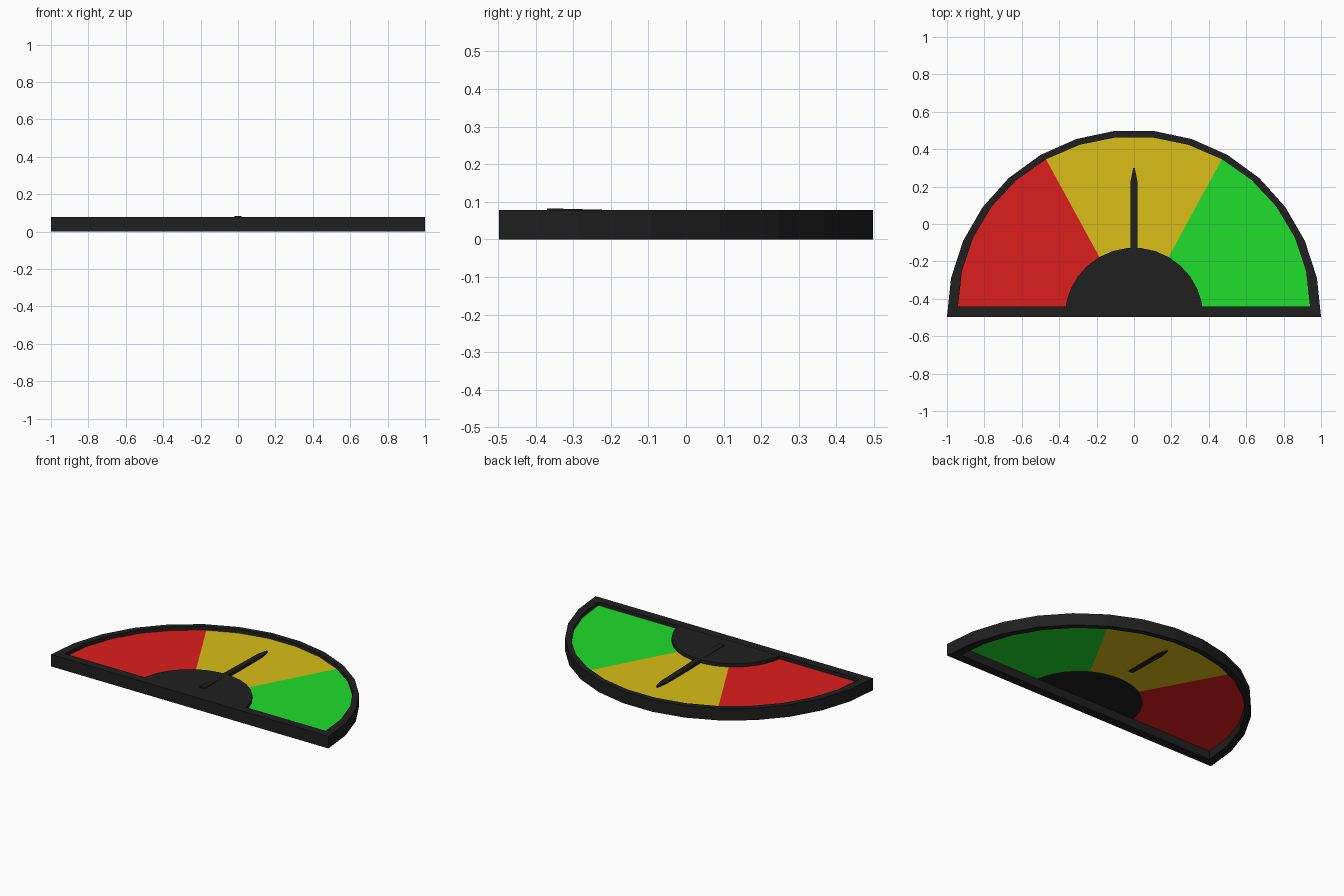
import bpy, bmesh, math

if "Cube" in bpy.data.objects:
    bpy.data.objects.remove(bpy.data.objects["Cube"])

SEG = 15                      # facets along the half circle
BASE, INNER = -0.497, -0.441  # y of outer and inner straight edges
TOP, PANEL = 0.078, 0.055     # rim height, recessed dial height


def material(name, rgb):
    m = bpy.data.materials.new(name)
    m.diffuse_color = (*rgb, 1)
    m.use_nodes = True
    m.node_tree.nodes["Principled BSDF"].inputs["Base Color"].default_value = m.diffuse_color
    return m


BLACK = material("black", (0.014, 0.014, 0.014))
RED = material("red", (0.73, 0.013, 0.013))
YELLOW = material("yellow", (0.70, 0.51, 0.009))
GREEN = material("green", (0.014, 0.73, 0.026))


def arc(cy, rx, ry, first=0, last=SEG):
    step = math.pi / SEG
    return [(rx * math.cos(i * step), cy + ry * math.sin(i * step))
            for i in range(first, last + 1)]


def hub_arc(first=0, last=SEG):
    # hub circle, trimmed where it meets the straight rim
    pts = arc(BASE, 0.37, 0.37, first, last)
    return [(x, y) if y > INNER else (math.copysign(0.364, x), INNER) for x, y in pts]


def finish(name, bm, mat):
    bmesh.ops.recalc_face_normals(bm, faces=bm.faces)
    me = bpy.data.meshes.new(name)
    bm.to_mesh(me)
    bm.free()
    me.materials.append(mat)
    ob = bpy.data.objects.new(name, me)
    bpy.context.collection.objects.link(ob)
    return ob


def prism(name, pts, z0, z1, mat):
    # z0 and z1 are functions of y, so a prism may be tilted
    bm = bmesh.new()
    lo = [bm.verts.new((x, y, z0(y))) for x, y in pts]
    hi = [bm.verts.new((x, y, z1(y))) for x, y in pts]
    bm.faces.new(lo[::-1])
    bm.faces.new(hi)
    n = len(pts)
    for i in range(n):
        j = (i + 1) % n
        bm.faces.new((lo[i], lo[j], hi[j], hi[i]))
    return finish(name, bm, mat)


# Rim: closed frame between outer and inner half-round outlines
bm = bmesh.new()
outer, inner = arc(BASE, 1, 1), arc(INNER, 0.941, 0.909)
loops = [[bm.verts.new((x, y, z)) for x, y in pts]
         for pts, z in ((outer, 0), (outer, TOP), (inner, TOP), (inner, 0))]
for k in range(4):
    a, b = loops[k], loops[(k + 1) % 4]
    for i in range(SEG + 1):
        j = (i + 1) % (SEG + 1)
        bm.faces.new((a[i], a[j], b[j], b[i]))
finish("rim", bm, BLACK)

# Coloured dial sectors, recessed sheets
for k, (name, mat) in enumerate((("green_sector", GREEN), ("yellow_sector", YELLOW),
                                 ("red_sector", RED))):
    bm = bmesh.new()
    f, l = k * 5, k * 5 + 5
    near = [bm.verts.new((x, y, PANEL)) for x, y in hub_arc(f, l)]
    far = [bm.verts.new((x, y, PANEL)) for x, y in arc(INNER, 0.941, 0.909, f, l)]
    for i in range(5):
        face = bm.faces.new((near[i], far[i], far[i + 1], near[i + 1]))
        face.normal_update()
        if face.normal.z < 0:
            face.normal_flip()
    me = bpy.data.meshes.new(name)
    bm.to_mesh(me)
    bm.free()
    me.materials.append(mat)
    bpy.context.collection.objects.link(bpy.data.objects.new(name, me))

# Hub: raised half disc
prism("hub", hub_arc(), lambda y: PANEL, lambda y: TOP - 0.001, BLACK)

# Needle: pointed bar, tilted slightly down towards the tip
needle = [(-0.018, -0.37), (0.018, -0.37), (0.018, 0.23), (0.004, 0.30),
          (-0.004, 0.30), (-0.018, 0.23)]
slope = lambda y: 0.0827 - 0.026 * (y + 0.37)
prism("needle", needle, lambda y: slope(y) - 0.019, slope, BLACK)
